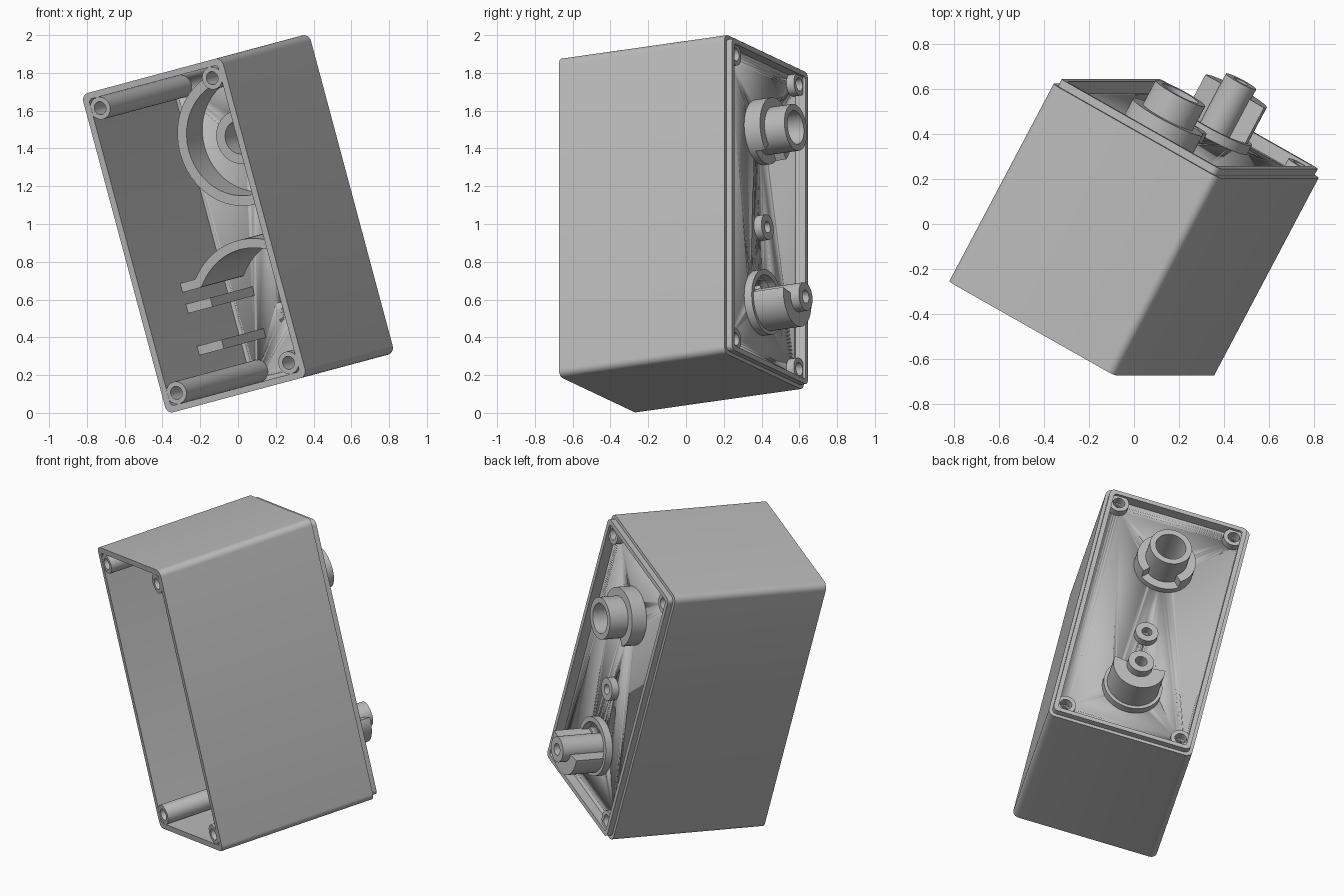
import bpy, bmesh, math
from mathutils import Matrix, Vector

cube = bpy.data.objects.get("Cube")
if cube:
    bpy.data.objects.remove(cube)

grey = bpy.data.materials.new("plain grey plastic")
grey.use_nodes = True
colour = (0.5, 0.5, 0.5, 1)
grey.diffuse_color = colour
grey.node_tree.nodes["Principled BSDF"].inputs["Base Color"].default_value = colour

# The whole enclosure is tilted and turned; parts are made in its own frame,
# with the open front at y = 0 and depth running along +y.
POSE = (Matrix.Translation((-0.232, -0.463, 0.939))
        @ Matrix.Rotation(math.radians(-15), 4, 'Y')
        @ Matrix.Rotation(math.radians(-28.7), 4, 'Z'))


def arc(r, cx=0, cz=0, a0=0, a1=360, n=48):
    full = a1 - a0 == 360
    count = n if full else n + 1
    angles = [math.radians(a0 + (a1 - a0) * i / n) for i in range(count)]
    return [(cx + r * math.cos(a), cz + r * math.sin(a)) for a in angles]


def rounded(hx, hz, r, n=6):
    pts = []
    for i, (sx, sz) in enumerate([(1, 1), (-1, 1), (-1, -1), (1, -1)]):
        pts += arc(r, sx * (hx - r), sz * (hz - r), 90 * i, 90 * i + 90, n)
    return pts


def solid(bm, pts, y0, y1):
    lo = [bm.verts.new((x, y0, z)) for x, z in pts]
    hi = [bm.verts.new((x, y1, z)) for x, z in pts]
    bm.faces.new(lo)
    bm.faces.new(hi)
    for i in range(len(pts)):
        j = (i + 1) % len(pts)
        bm.faces.new((lo[i], lo[j], hi[j], hi[i]))


def ring(bm, outer, inner, y0, y1, closed=True):
    loops = [[bm.verts.new((x, y, z)) for x, z in pts]
             for pts, y in ((outer, y0), (outer, y1), (inner, y1), (inner, y0))]
    n = len(outer)
    for i in range(n if closed else n - 1):
        j = (i + 1) % n
        for k in range(4):
            a, b = loops[k], loops[(k + 1) % 4]
            bm.faces.new((a[i], a[j], b[j], b[i]))
    if not closed:
        bm.faces.new([l[0] for l in loops])
        bm.faces.new([l[-1] for l in loops])


def box(bm, x0, x1, y0, y1, z0, z1):
    solid(bm, [(x0, z0), (x1, z0), (x1, z1), (x0, z1)], y0, y1)


def tube(bm, r1, r0, cz, y0, y1, cx=0, a0=0, a1=360):
    ring(bm, arc(r1, cx, cz, a0, a1), arc(r0, cx, cz, a0, a1), y0, y1, a1 - a0 == 360)


def finish(name, bm):
    bmesh.ops.recalc_face_normals(bm, faces=bm.faces[:])
    me = bpy.data.meshes.new(name)
    bm.to_mesh(me)
    bm.free()
    me.materials.append(grey)
    ob = bpy.data.objects.new(name, me)
    bpy.context.collection.objects.link(ob)
    ob.matrix_world = POSE
    bpy.ops.object.select_all(action='DESELECT')
    ob.select_set(True)
    bpy.context.view_layer.objects.active = ob
    bpy.ops.object.shade_smooth_by_angle(angle=math.radians(32))
    return ob


def part(name, build, *args, **kw):
    bm = bmesh.new()
    build(bm, *args, **kw)
    return finish(name, bm)


UP, LOW, MID = 0.44, -0.495, -0.085
PLATE_IN, PLATE_OUT = 0.93, 0.975
corners = [(sx * 0.35, sz * 0.78) for sx in (-1, 1) for sz in (-1, 1)]

# Outer walls and the stepped rear lip
part("outer_walls", ring, rounded(0.4375, 0.875, 0.04), rounded(0.4025, 0.84, 0.02), 0, 1)
part("rear_lip", ring, rounded(0.4175, 0.855, 0.03), rounded(0.39, 0.828, 0.015), 0.95, 1.035)

# Rear panel with its openings
panel = part("rear_panel", solid, rounded(0.415, 0.85, 0.02), PLATE_IN, PLATE_OUT)
bm = bmesh.new()
for r, cx, cz in [(0.035, x, z) for x, z in corners] + [
        (0.09, 0, UP), (0.03, 0, MID), (0.035, 0, LOW)]:
    solid(bm, arc(r, cx, cz), 0.85, 1.1)
tube(bm, 0.14, 0.076, LOW, 0.85, 1.1, a0=15, a1=165)
cutter = finish("panel_cutter", bm)
cutter.hide_render = True
cutter.hide_set(True)
cut = panel.modifiers.new("openings", 'BOOLEAN')
cut.operation = 'DIFFERENCE'
cut.solver = 'EXACT'
cut.object = cutter

# Screw posts in the corners
for i, (x, z) in enumerate(corners):
    part(f"screw_post_{i + 1}", tube, 0.06, 0.035, z, 0.001, 1.02, cx=x)

# Upper socket: rear tube, collar with a lowered sector, inner boss and cup
part("upper_tube", tube, 0.125, 0.09, UP, PLATE_IN, 1.19)
part("upper_collar", tube, 0.175, 0.12, UP, 0.96, 1.07, a0=-50, a1=230)
part("upper_collar_step", tube, 0.175, 0.12, UP, 0.96, 1.01, a0=230, a1=310)
part("upper_inner_boss", tube, 0.143, 0.09, UP, 0.77, 0.95)
part("upper_inner_cup", tube, 0.365, 0.31, UP, 0.75, 0.95)

# Small middle ring
part("middle_ring", tube, 0.068, 0.03, MID, 0.96, 1.02)

# Lower spigot: flange, half cylinder and central pin
part("lower_flange", tube, 0.175, 0.145, LOW, 0.96, 1.02)
part("lower_half_cylinder", tube, 0.155, 0.07, LOW, PLATE_IN, 1.2, a0=172, a1=368)
part("lower_pin", tube, 0.076, 0.035, LOW, PLATE_IN, 1.25)

# Arch above the spigot inside the box, and the side ribs
part("inner_arch", tube, 0.41, 0.36, LOW, 0.45, 0.95, a0=38, a1=142)
for side, s in (("left", 1), ("right", -1)):
    for i, (z, reach) in enumerate([(-0.25, 0.29), (-0.365, 0.25), (-0.595, 0.25)]):
        x0, x1 = sorted((s * reach, s * 0.415))
        part(f"{side}_rib_{i + 1}", box, x0, x1, 0.45, 0.95, z - 0.025, z + 0.025)
